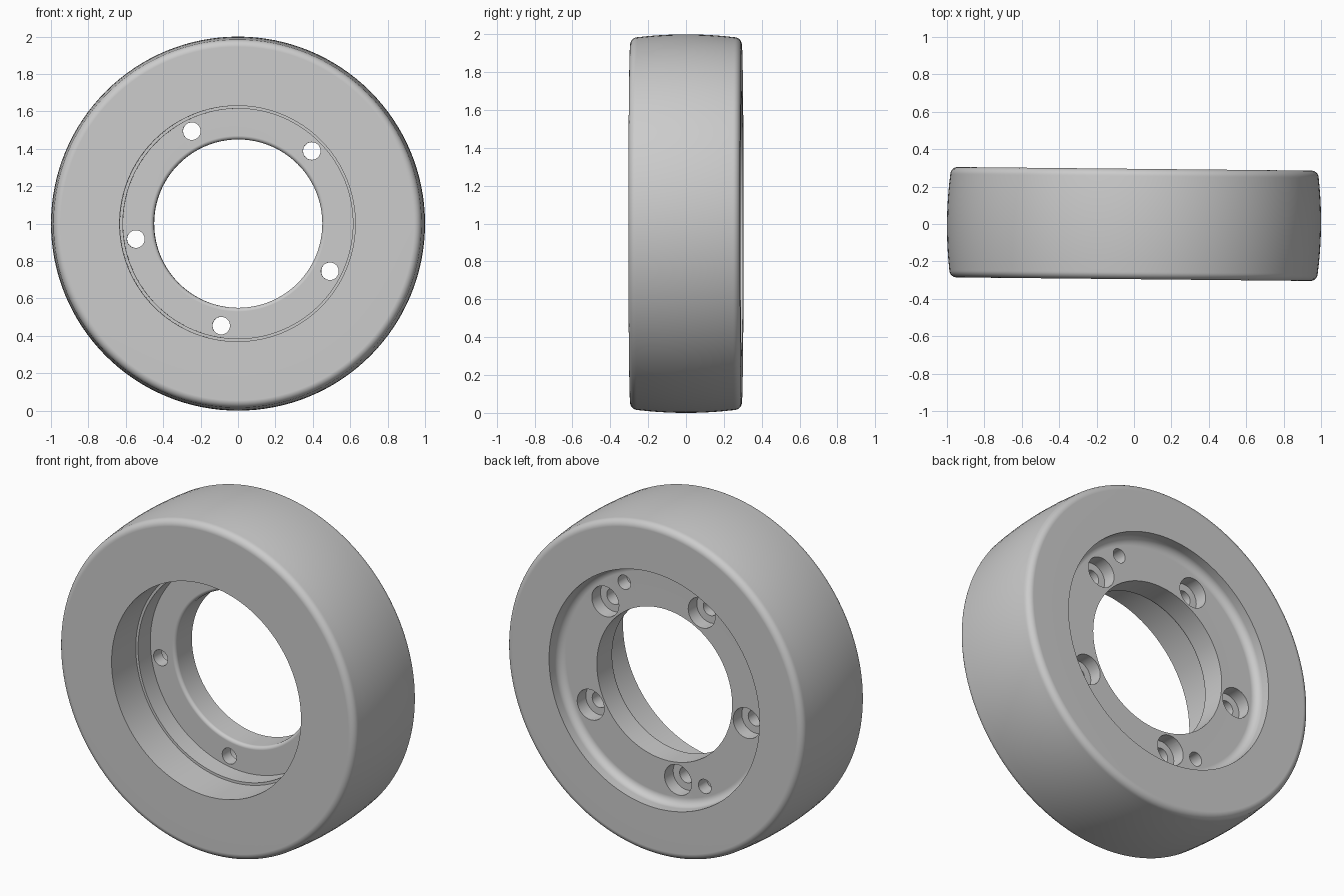
import bpy
import bmesh
from math import cos, sin, pi, radians
from mathutils import Matrix

cube = bpy.data.objects.get("Cube")
if cube:
    bpy.data.objects.remove(cube, do_unlink=True)

SEGMENTS = 128
HALF = 0.295        # half the width of the wheel
SPLIT = 0.745       # radius where the tread ring meets the hub

grey = bpy.data.materials.new("plain grey")
grey.use_nodes = True
grey.diffuse_color = (0.6, 0.6, 0.6, 1)
grey.node_tree.nodes["Principled BSDF"].inputs["Base Color"].default_value = (0.6, 0.6, 0.6, 1)


def arc(r, y, radius, start, end, steps=8):
    """Points of a fillet in the (radius, y) half plane, angles in degrees."""
    angles = [radians(start + (end - start) * i / steps) for i in range(steps + 1)]
    return [(r + radius * cos(a), y + radius * sin(a)) for a in angles]


def add_object(name, bm):
    bmesh.ops.recalc_face_normals(bm, faces=bm.faces)
    mesh = bpy.data.meshes.new(name)
    bm.to_mesh(mesh)
    bm.free()
    obj = bpy.data.objects.new(name, mesh)
    bpy.context.collection.objects.link(obj)
    return obj


def activate(obj):
    bpy.ops.object.select_all(action='DESELECT')
    obj.select_set(True)
    bpy.context.view_layer.objects.active = obj


def lathe(name, profile):
    """Spin a closed (radius, y) profile around the y axis."""
    bm = bmesh.new()
    rings = []
    for i in range(SEGMENTS):
        a = 2 * pi * i / SEGMENTS
        rings.append([bm.verts.new((r * cos(a), y, r * sin(a))) for r, y in profile])
    n = len(profile)
    for i in range(SEGMENTS):
        here, there = rings[i], rings[(i + 1) % SEGMENTS]
        for j in range(n):
            k = (j + 1) % n
            bm.faces.new((here[j], here[k], there[k], there[j]))
    obj = add_object(name, bm)
    obj.data.materials.append(grey)
    return obj


def drill(obj, angles, distance, radius, y0, y1):
    """Cut a ring of holes running along y from y0 to y1."""
    bm = bmesh.new()
    for angle in angles:
        a = radians(angle)
        place = Matrix.Translation((distance * cos(a), (y0 + y1) / 2, distance * sin(a)))
        bmesh.ops.create_cone(bm, cap_ends=True, segments=40, radius1=radius,
                              radius2=radius, depth=y1 - y0,
                              matrix=place @ Matrix.Rotation(pi / 2, 4, 'X'))
    cutter = add_object("hole_cutter", bm)
    cutter.data.materials.append(grey)
    cutter.hide_render = True
    mod = obj.modifiers.new("holes", 'BOOLEAN')
    mod.operation = 'DIFFERENCE'
    mod.solver = 'EXACT'
    mod.object = cutter
    activate(obj)
    bpy.ops.object.modifier_apply(modifier=mod.name)
    bpy.data.objects.remove(cutter, do_unlink=True)


def finish(obj):
    activate(obj)
    bpy.ops.object.shade_smooth_by_angle(angle=radians(30))
    mod = obj.modifiers.new("even shading", 'WEIGHTED_NORMAL')
    mod.keep_sharp = True
    obj.location.z = 1
    obj.rotation_euler.z = -0.01


# Tread ring: flat sides, rounded shoulders, slightly crowned running face
shoulder = 0.04
edge = HALF - shoulder
crown = [(1 - 0.015 * (t / 5) ** 2, edge * t / 5) for t in range(-4, 5)]
tread = lathe("tread_ring",
              [(SPLIT, -HALF)]
              + arc(0.945, -edge, shoulder, -90, 0)
              + crown
              + arc(0.945, edge, shoulder, 0, 90)
              + [(SPLIT, HALF)])

# Hub: deep stepped recess in front, web with a bore, shallow recess behind
web_front, web_back = 0.045, 0.2
hub = lathe("hub",
            [(SPLIT, -HALF), (0.63, -HALF), (0.63, -0.07), (0.615, -0.07), (0.615, web_front)]
            + arc(0.47, web_front + 0.02, 0.02, 270, 180)
            + [(0.45, web_back)]
            + arc(0.655, web_back + 0.045, 0.045, -90, 0)
            + [(0.70, HALF), (SPLIT, HALF)])

# Five counterbored bolt holes and two blind pin holes in the web
bolts = [44.6 + 72 * i for i in range(5)]
drill(hub, bolts, 0.553, 0.047, web_front - 0.05, web_back + 0.05)
drill(hub, bolts, 0.553, 0.09, web_back - 0.08, web_back + 0.02)
drill(hub, [63.5, 243.5], 0.6, 0.042, web_back - 0.08, web_back + 0.03)

for part in (tread, hub):
    finish(part)
